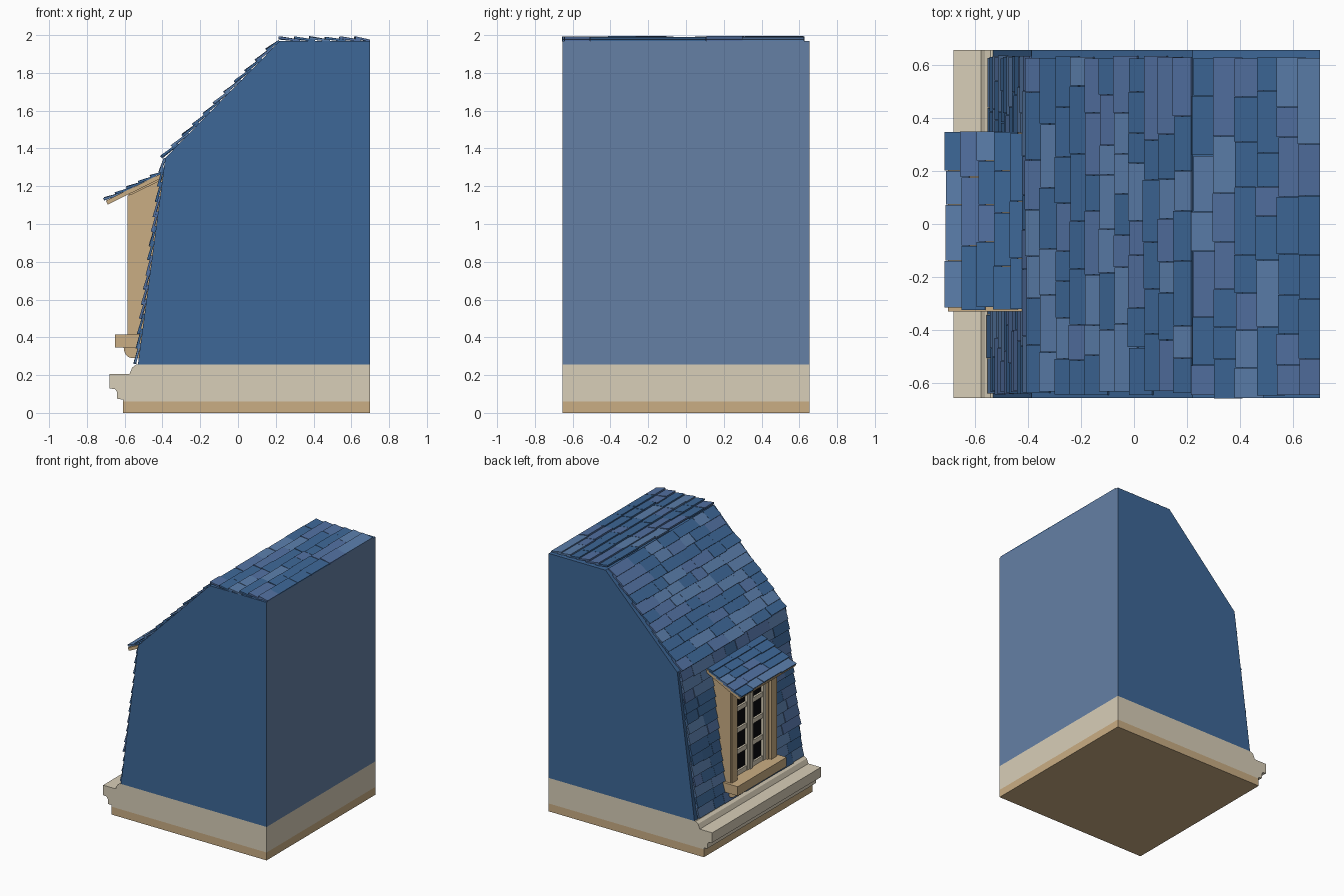
import bpy, bmesh, math, random
from mathutils import Vector

if "Cube" in bpy.data.objects:
    bpy.data.objects.remove(bpy.data.objects["Cube"])

random.seed(7)
Y0, Y1 = -0.655, 0.655
YC = 0.01  # dormer centre


def mat(name, r, g, b):
    m = bpy.data.materials.new(name)
    m.diffuse_color = (r, g, b, 1)
    m.use_nodes = True
    m.node_tree.nodes["Principled BSDF"].inputs["Base Color"].default_value = m.diffuse_color
    return m


BLUE = mat("slate_blue", 0.047, 0.136, 0.31)
BACK = mat("slate_grey_blue", 0.13, 0.216, 0.376)
LIGHT = mat("slate_light", 0.105, 0.21, 0.41)
VIOLET = mat("slate_violet", 0.085, 0.165, 0.36)
CREAM = mat("cream_stone", 0.69, 0.62, 0.48)
TAN = mat("tan_stone", 0.59, 0.42, 0.23)
GLASS = mat("dark_glass", 0.003, 0.003, 0.004)


def finish(name, bm, mats):
    bmesh.ops.recalc_face_normals(bm, faces=bm.faces)
    me = bpy.data.meshes.new(name)
    bm.to_mesh(me)
    bm.free()
    for m in mats:
        me.materials.append(m)
    ob = bpy.data.objects.new(name, me)
    bpy.context.collection.objects.link(ob)
    return ob


def prism(bm, pts, y0, y1, idx=0):
    """Extrude an (x, z) outline along y."""
    a = [bm.verts.new((x, y0, z)) for x, z in pts]
    b = [bm.verts.new((x, y1, z)) for x, z in pts]
    n = len(pts)
    faces = [bm.faces.new(a), bm.faces.new(b[::-1])]
    faces += [bm.faces.new((a[i], b[i], b[(i + 1) % n], a[(i + 1) % n])) for i in range(n)]
    for f in faces:
        f.material_index = idx


def extrusion(name, pts, y0, y1, m):
    bm = bmesh.new()
    prism(bm, pts, y0, y1)
    return finish(name, bm, [m])


def box(name, x0, x1, y0, y1, z0, z1, m):
    return extrusion(name, [(x0, z0), (x1, z0), (x1, z1), (x0, z1)], y0, y1, m)


def shingles(name, low, high, rows, spans):
    """Overlapping tilted slates; spans(z) gives the y ranges to cover."""
    low, high = Vector(low), Vector(high)
    length = (high - low).length
    d = (high - low) / length
    n = Vector((-d.y, d.x))
    step = length / rows
    bm = bmesh.new()
    for r in range(rows):
        s0 = r * step
        s1 = min(s0 + step * 1.35, length)
        for ya, yb in spans(low.y + d.y * s0):
            y = ya + random.uniform(-0.008, 0.008)
            while y < yb - 0.01:
                w = random.uniform(0.11, 0.26)
                e = y + w if yb - y - w > 0.09 else yb + random.uniform(-0.006, 0.006)
                butt = s0 + random.uniform(-0.006, 0.004)
                lift = random.uniform(0.008, 0.014)
                pts = [low + d * butt + n * lift, low + d * s1 + n * -0.003,
                       low + d * s1 + n * 0.008, low + d * butt + n * (lift + 0.013)]
                prism(bm, [tuple(p) for p in pts], y, e - 0.002,
                      random.choices((0, 1, 2), (5, 3, 3))[0])
                y = e
    return finish(name, bm, [BLUE, LIGHT, VIOLET])


# base course and moulded cornice
box("base_course", -0.61, 0.70, Y0, Y1, 0, 0.06, TAN)
extrusion("cornice", [(-0.61, 0.06), (0.70, 0.06), (0.70, 0.255), (-0.54, 0.255),
                      (-0.56, 0.24), (-0.575, 0.205), (-0.68, 0.205), (-0.68, 0.13),
                      (-0.65, 0.125), (-0.64, 0.11), (-0.64, 0.075), (-0.61, 0.07)], Y0, Y1, CREAM)

# mansard body, with a paler back wall
body = extrusion("mansard_body", [(-0.53, 0.255), (0.70, 0.255), (0.70, 1.968), (0.22, 1.968),
                                  (-0.385, 1.35)], Y0, Y1, BLUE)
body.data.materials.append(BACK)
for p in body.data.polygons:
    if p.normal.x > 0.9:
        p.material_index = 1


# slate coverings, leaving the dormer opening free
def steep_spans(z):
    if 0.27 < z < 1.2:
        return [(-0.635, YC - 0.26), (YC + 0.26, 0.63)]
    return [(-0.635, 0.63)]


shingles("steep_shingles", (-0.53, 0.262), (-0.385, 1.35), 14, steep_spans)
shingles("slope_shingles", (-0.39, 1.345), (0.22, 1.968), 11, lambda z: [(-0.635, 0.63)])
shingles("top_shingles", (0.22, 1.968), (0.70, 1.968), 6, lambda z: [(-0.65, 0.63)])

# dormer cheeks and front casing
for s, side in ((-1, "left"), (1, "right")):
    ya, yb = sorted((YC + s * 0.275, YC + s * 0.225))
    extrusion(f"dormer_cheek_{side}", [(-0.575, 0.41), (-0.49, 0.41), (-0.37, 1.27),
                                       (-0.40, 1.26), (-0.575, 1.175)], ya, yb, TAN)
    ya, yb = sorted((YC + s * 0.27, YC + s * 0.205))
    box(f"dormer_casing_{side}", -0.585, -0.56, ya, yb, 0.41, 1.15, TAN)
    ya, yb = sorted((YC + s * 0.23, YC + s * 0.19))
    box(f"window_jamb_{side}", -0.565, -0.50, ya, yb, 0.41, 1.13, TAN)
    # eave strip under the dormer roof
    ya, yb = sorted((YC + s * 0.295, YC + s * 0.26))
    extrusion(f"eave_strip_{side}", [(-0.575, 1.15), (-0.40, 1.235), (-0.40, 1.262), (-0.575, 1.18)],
              ya, yb, TAN)
    # curved sill bracket
    arc = [(-0.56 - 0.045 * math.cos(a), 0.345 - 0.055 * math.sin(a))
           for a in (i * math.pi / 10 for i in range(6))]
    yb = YC + s * 0.2
    extrusion(f"sill_bracket_{side}", arc + [(-0.51, 0.29), (-0.51, 0.345)], yb - 0.045, yb + 0.045, TAN)
    # casement leaf
    y0, y1 = sorted((YC + s * 0.004, YC + s * 0.19))
    for k, (a, b) in enumerate(((y0, y0 + 0.032), (y1 - 0.032, y1))):
        box(f"casement_stile_{side}_{k}", -0.55, -0.515, a, b, 0.415, 1.10, CREAM)
    for k in range(5):
        z = 0.415 + k * 0.1625
        box(f"casement_rail_{side}_{k}", -0.545, -0.518, y0 + 0.03, y1 - 0.03, z, z + 0.035, CREAM)

box("window_head", -0.58, -0.45, YC - 0.27, YC + 0.27, 1.09, 1.165, TAN)
box("window_meeting_bar", -0.558, -0.52, YC - 0.012, YC + 0.012, 0.415, 1.10, CREAM)
box("window_glass", -0.53, -0.522, YC - 0.2, YC + 0.2, 0.41, 1.10, GLASS)
box("window_sill", -0.65, -0.49, YC - 0.295, YC + 0.295, 0.345, 0.415, TAN)

# dormer roof board and slates
extrusion("dormer_roof", [(-0.69, 1.103), (-0.39, 1.25), (-0.39, 1.275), (-0.70, 1.123)],
          -0.33, 0.345, TAN)
shingles("dormer_shingles", (-0.70, 1.118), (-0.395, 1.27), 5, lambda z: [(-0.318, 0.345)])
